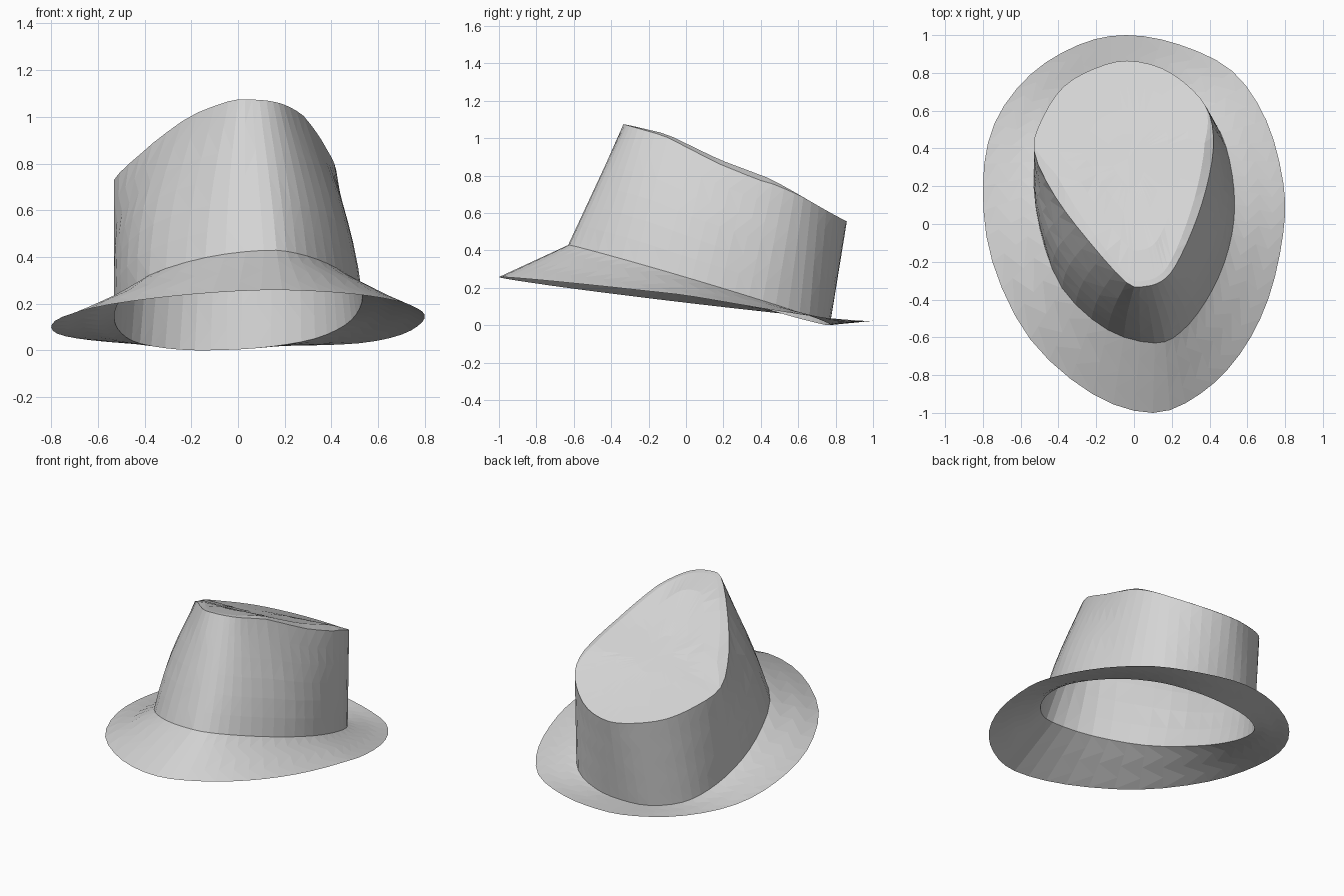
import bpy, bmesh
from math import pi, sin
from mathutils import Vector

cube = bpy.data.objects.get("Cube")
if cube:
    bpy.data.objects.remove(cube, do_unlink=True)

STEPS = 3  # subdivisions between neighbouring outline points

felt = bpy.data.materials.new("grey_felt")
felt.use_nodes = True
grey = (0.66, 0.66, 0.66, 1)
felt.diffuse_color = grey
felt.node_tree.nodes["Principled BSDF"].inputs["Base Color"].default_value = grey


def clamp(value):
    return min(1, max(0, value))


def closed_curve(points):
    """Smooth closed outline through the given plan points."""
    pts = [Vector(p) for p in points]
    count = len(pts)
    result = []
    for i in range(count):
        a, b, c, d = (pts[(i + k) % count] for k in (-1, 0, 1, 2))
        for s in range(STEPS):
            t = s / STEPS
            result.append(b + 0.5 * t * (c - a + t * (2 * a - 5 * b + 4 * c - d
                          + t * (3 * b - a - 3 * c + d))))
    return result


def along(table, y):
    """Height read from a short profile of (y, z) pairs."""
    for (y0, z0), (y1, z1) in zip(table, table[1:]):
        if y <= y1:
            break
    return z0 + (z1 - z0) * (y - y0) / (y1 - y0)


def raise_ring(outline, height):
    return [Vector((p.x, p.y, height(p))) for p in outline]


def blend(ring_a, ring_b, t):
    return [a.lerp(b, t) for a, b in zip(ring_a, ring_b)]


def loft(name, rings, tip=None):
    """Skin a stack of rings, optionally closed to a centre point."""
    bm = bmesh.new()
    loops = [[bm.verts.new(p) for p in ring] for ring in rings]
    count = len(loops[0])
    for row, (lower, upper) in enumerate(zip(loops, loops[1:])):
        for i in range(count):
            j = (i + 1) % count
            if row % 2:
                bm.faces.new((lower[i], lower[j], upper[j]))
                bm.faces.new((lower[i], upper[j], upper[i]))
            else:
                bm.faces.new((lower[i], lower[j], upper[i]))
                bm.faces.new((lower[j], upper[j], upper[i]))
    if tip is not None:
        centre = bm.verts.new(tip)
        last = loops[-1]
        for i in range(count):
            bm.faces.new((last[i], last[(i + 1) % count], centre))
    mesh = bpy.data.meshes.new(name)
    bm.to_mesh(mesh)
    bm.free()
    mesh.materials.append(felt)
    obj = bpy.data.objects.new(name, mesh)
    bpy.context.collection.objects.link(obj)


# Plan outlines, counter-clockwise from the front
base_plan = closed_curve([
    (.11, -.63), (.25, -.57), (.38, -.41), (.48, -.2), (.53, .03), (.52, .26),
    (.46, .48), (.33, .66), (.14, .75), (-.05, .77), (-.25, .74), (-.42, .63),
    (-.5, .47), (-.53, .25), (-.5, -.02), (-.38, -.34), (-.14, -.56)])
rim_plan = closed_curve([
    (.06, -.33), (.15, -.3), (.22, -.22), (.31, -.03), (.38, .18), (.42, .4),
    (.4, .58), (.31, .71), (.15, .82), (-.04, .86), (-.21, .82), (-.37, .73),
    (-.48, .57), (-.53, .39), (-.42, .15), (-.24, -.09), (-.04, -.31)])
brim_plan = closed_curve([
    (.1, -1), (.35, -.9), (.56, -.69), (.71, -.4), (.79, -.05), (.79, .22),
    (.7, .55), (.52, .81), (.24, .95), (-.04, 1), (-.29, .95), (-.55, .79),
    (-.74, .53), (-.8, .2), (-.75, -.2), (-.55, -.61), (-.22, -.9)])

# Side profiles of the crown's high left edge and low right edge
high_profile = [(-.33, 1.08), (-.1, 1.03), (.18, .89), (.45, .785), (.86, .555)]
low_profile = [(-.33, 1.07), (-.14, 1), (.15, .835), (.3, .765), (.5, .69),
               (.86, .555)]


def between_edges(p, t):
    low, high = along(low_profile, p.y), along(high_profile, p.y)
    return low + (high - low) * t


def leftness(p):
    return clamp((p.x + .5) / .9)


def lip_weight(p):
    """Lip is widest at the front and fades out sooner on the right."""
    return clamp((.65 - p.y) / .25 if p.x > 0 else (.42 - p.y) / .2)


def rim_height(p):
    return between_edges(p, leftness(p) * (1 - .4 * lip_weight(p)))


def top_height(p):
    return between_edges(p, max(leftness(p), .5 * clamp((.42 - p.y) / .2)))


def lip_point(p):
    w = max(.15, lip_weight(p))
    return Vector((.04 + (p.x - .04) * (1 - .12 * w), p.y + .03 * w))


def wall_ring(t):
    """Crown wall section, bulging sideways toward the front."""
    ring = blend(base, rim, t)
    for p in ring:
        p.x += (p.x - .08) * .08 * sin(pi * t) * clamp((.3 - p.y) / .4)
    return ring


def brim_height(p):
    curl = .07 * max(0, p.x) * max(0, p.y)
    return .14 - .115 * p.y + .025 * p.x - curl


base = raise_ring(base_plan, lambda p: .235 - .3 * p.y + .04 * p.x)
rim = raise_ring(rim_plan, rim_height)
edge = raise_ring(brim_plan, brim_height)

# Brim: tilted oval flaring down from the crown
loft("brim", [blend(edge, base, t / 4) for t in range(5)])

# Crown wall: tapers to the high front pinch
loft("crown_wall", [wall_ring(t / 6) for t in range(7)])

# Crown top: narrow sloping lip, then the teardrop face
middle = Vector((-.03, .35))
lip_plan = [lip_point(p) for p in rim_plan]
rings = [rim]
for shrink in (0, .25, .5, .75):
    plan = [p.lerp(middle, shrink) for p in lip_plan]
    rings.append(raise_ring(plan, top_height))
loft("crown_top", rings, (middle.x, middle.y, top_height(middle)))
